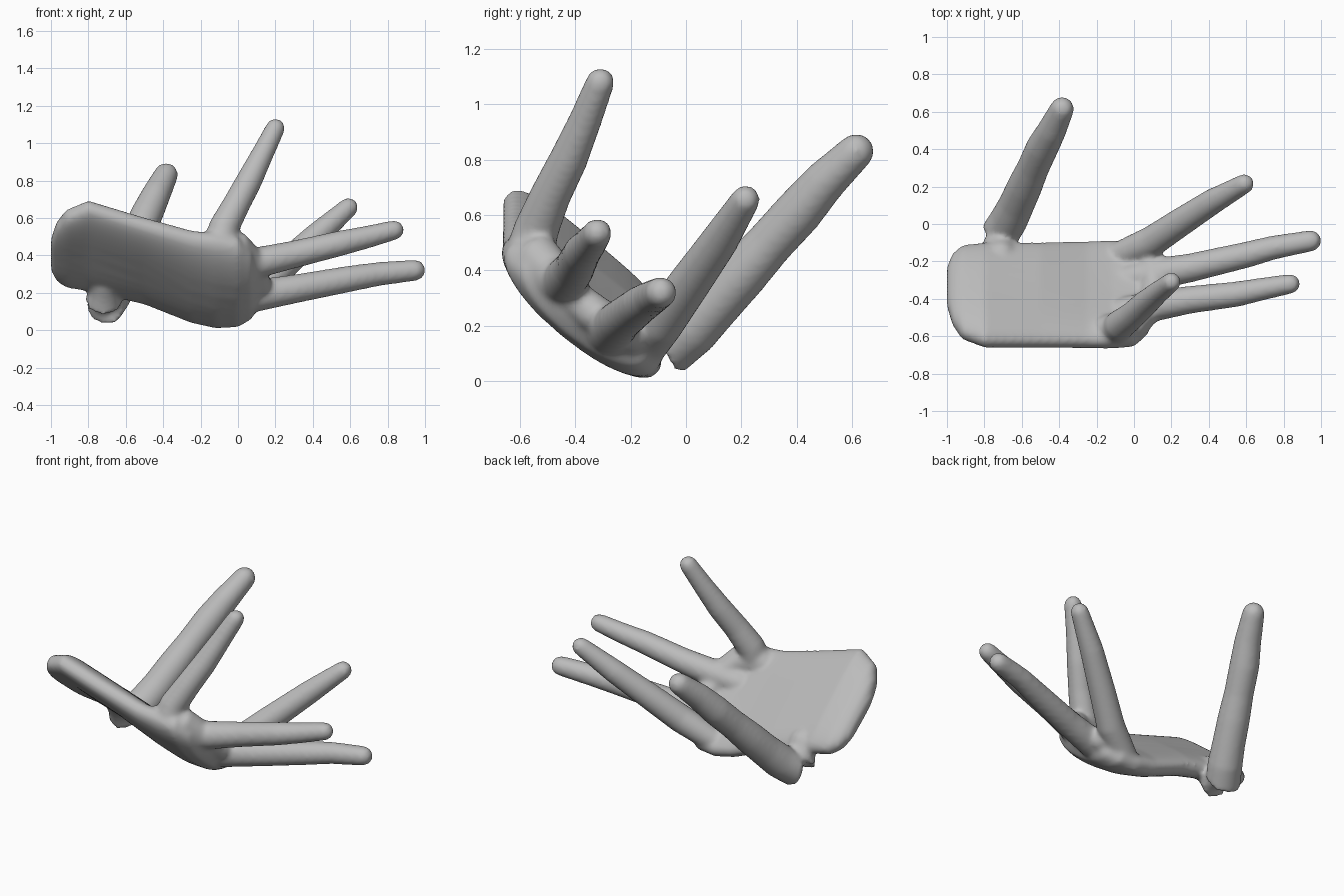
import bpy, bmesh, math
from mathutils import Vector

SIDES = 24
bm = bmesh.new()


def loft(rings):
    """Skin a list of point rings into one closed tube."""
    vs = [[bm.verts.new(p) for p in ring] for ring in rings]
    n = len(vs[0])
    for a, b in zip(vs, vs[1:]):
        for i in range(n):
            j = (i + 1) % n
            bm.faces.new((a[i], a[j], b[j], b[i]))
    bm.faces.new(vs[0][::-1])
    bm.faces.new(vs[-1])


def finger(points):
    """Tapered tube through (x, y, z, radius) stations with rounded ends."""
    pts = [Vector(p[:3]) for p in points]
    rad = [p[3] for p in points]
    stations = []
    first = (pts[1] - pts[0]).normalized()
    last = (pts[-1] - pts[-2]).normalized()
    caps = [math.radians(a) for a in (85, 65, 45, 22)]
    for a in caps:
        stations.append((pts[0] - first * rad[0] * math.sin(a), rad[0] * math.cos(a), first))
    for i, p in enumerate(pts):
        d = (pts[min(i + 1, len(pts) - 1)] - pts[max(i - 1, 0)]).normalized()
        stations.append((p, rad[i], d))
    for a in reversed(caps):
        stations.append((pts[-1] + last * rad[-1] * math.sin(a), rad[-1] * math.cos(a), last))
    rings = []
    for c, r, d in stations:
        u = d.cross(Vector((0, -0.7, 0.7))).normalized()
        v = d.cross(u)
        rings.append([c + r * (u * math.cos(t) + v * math.sin(t))
                      for t in (2 * math.pi * k / SIDES for k in range(SIDES))])
    loft(rings)


def palm(stations):
    """Bowed slab: x, little-finger edge (y, z), thumb edge (y, z), half thickness, bow."""
    rings = []
    for x, y0, z0, y1, z1, r, bow in stations:
        p, q = Vector((x, y0, z0)), Vector((x, y1, z1))
        mid, half = (p + q) / 2, (q - p).length / 2 + r
        e = (q - p).normalized()
        n = Vector((0, -e.z, e.y))
        ring = []
        for k in range(48):
            t = 2 * math.pi * k / 48
            c, s = math.cos(t), math.sin(t)
            c = math.copysign(abs(c) ** 0.6, c)
            s = math.copysign(abs(s) ** 0.7, s)
            ring.append(mid + e * half * c + n * (r * s - bow * (1 - c * c)))
        rings.append(ring)
    loft(rings)


# Palm, from the wrist end to the knuckles
palm([
    (-1.00, -0.42, 0.47, -0.25, 0.34, 0.025, 0.00),
    (-0.97, -0.49, 0.53, -0.21, 0.31, 0.055, 0.00),
    (-0.92, -0.55, 0.58, -0.18, 0.29, 0.070, 0.00),
    (-0.80, -0.59, 0.625, -0.17, 0.275, 0.076, 0.00),
    (-0.50, -0.59, 0.535, -0.17, 0.205, 0.076, 0.01),
    (-0.25, -0.59, 0.465, -0.165, 0.11, 0.078, 0.025),
    (-0.12, -0.59, 0.45, -0.16, 0.085, 0.080, 0.04),
    (0.00, -0.58, 0.43, -0.17, 0.09, 0.078, 0.045),
    (0.07, -0.53, 0.38, -0.20, 0.12, 0.065, 0.04),
    (0.11, -0.47, 0.34, -0.24, 0.15, 0.035, 0.03),
])

# Thumb with its rounded base
finger([(-0.71, -0.17, 0.25, 0.085), (-0.72, -0.11, 0.15, 0.10),
        (-0.715, -0.05, 0.125, 0.105), (-0.67, 0.02, 0.19, 0.102),
        (-0.63, 0.10, 0.275, 0.096), (-0.585, 0.20, 0.385, 0.094),
        (-0.54, 0.30, 0.495, 0.086), (-0.49, 0.41, 0.615, 0.087),
        (-0.44, 0.50, 0.72, 0.078), (-0.385, 0.615, 0.83, 0.065)])

# Index, middle, ring and little fingers
finger([(-0.08, -0.17, 0.09, 0.075), (0.10, -0.09, 0.21, 0.083),
        (0.25, 0.01, 0.35, 0.077), (0.42, 0.12, 0.505, 0.069),
        (0.59, 0.215, 0.655, 0.053)])
finger([(-0.05, -0.30, 0.16, 0.08), (0.10, -0.27, 0.185, 0.086),
        (0.30, -0.235, 0.22, 0.077), (0.60, -0.165, 0.275, 0.070),
        (0.75, -0.125, 0.30, 0.064), (0.945, -0.09, 0.32, 0.057)])
finger([(-0.05, -0.47, 0.33, 0.08), (0.10, -0.44, 0.36, 0.083),
        (0.30, -0.405, 0.405, 0.074), (0.55, -0.375, 0.465, 0.068),
        (0.70, -0.345, 0.50, 0.060), (0.835, -0.32, 0.535, 0.053)])
finger([(-0.10, -0.57, 0.44, 0.09), (-0.075, -0.54, 0.55, 0.082),
        (-0.01, -0.49, 0.67, 0.074), (0.06, -0.425, 0.80, 0.070),
        (0.13, -0.365, 0.94, 0.060), (0.20, -0.31, 1.08, 0.052)])

# Webs between the finger roots
finger([(-0.14, -0.57, 0.45, 0.085), (0.00, -0.53, 0.44, 0.085), (0.07, -0.46, 0.36, 0.08)])
finger([(0.07, -0.45, 0.34, 0.07), (0.11, -0.34, 0.25, 0.07), (0.09, -0.20, 0.17, 0.07)])

bmesh.ops.recalc_face_normals(bm, faces=bm.faces)
mesh = bpy.data.meshes.new("hand")
bm.to_mesh(mesh)
bm.free()
hand = bpy.data.objects.new("hand", mesh)
bpy.context.collection.objects.link(hand)

grey = bpy.data.materials.new("plain grey")
grey.diffuse_color = (0.5, 0.5, 0.5, 1)
mesh.materials.append(grey)

# Fuse all parts into one soft skin
fuse = hand.modifiers.new("fuse", 'REMESH')
fuse.mode = 'VOXEL'
fuse.voxel_size = 0.014
fuse.use_smooth_shade = True
soften = hand.modifiers.new("soften", 'SMOOTH')
soften.factor = 0.5
soften.iterations = 8
